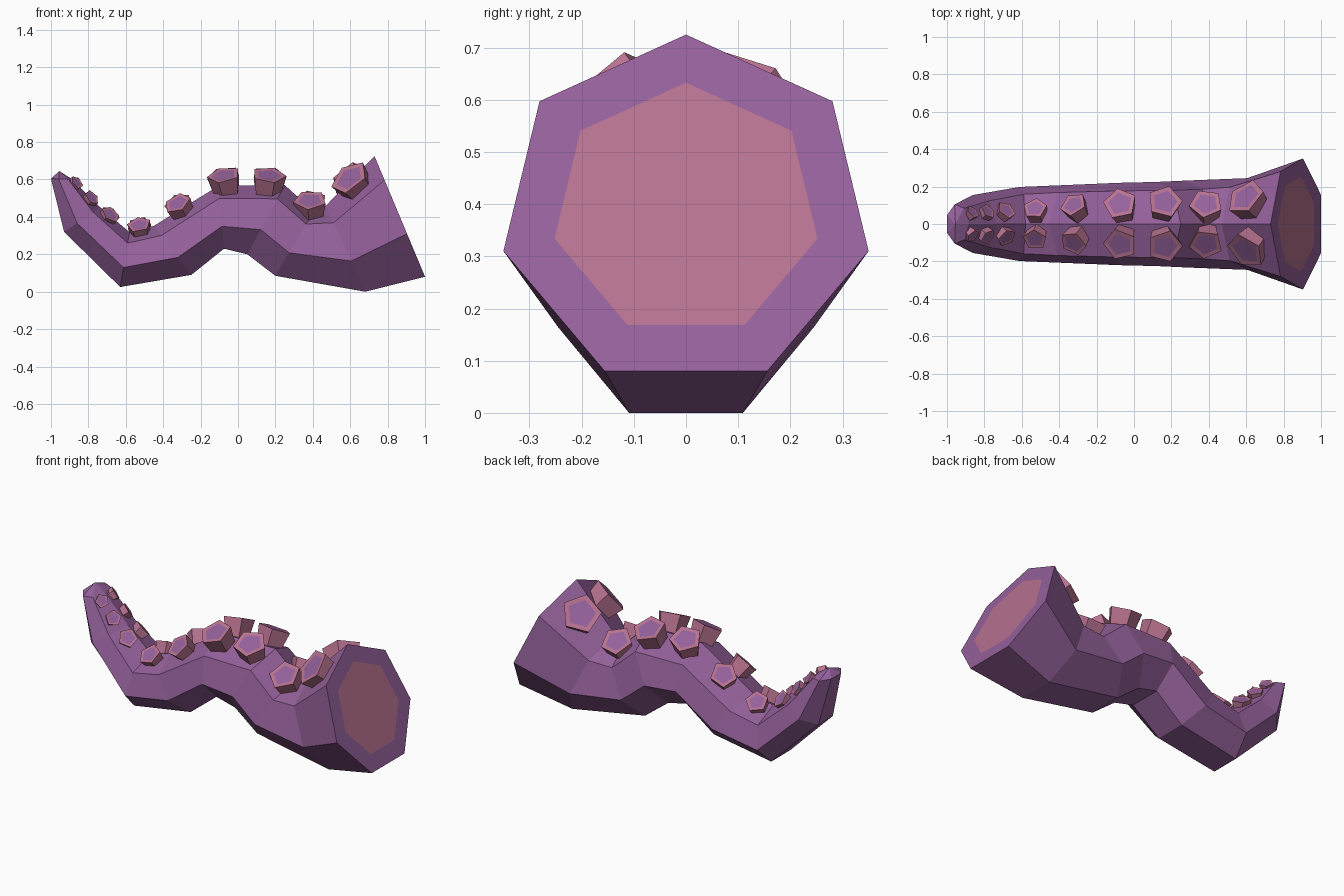
import bpy, bmesh, math
from mathutils import Vector

if "Cube" in bpy.data.objects:
    bpy.data.objects.remove(bpy.data.objects["Cube"])

def material(name, rgb):
    m = bpy.data.materials.new(name)
    m.diffuse_color = (*rgb, 1)
    m.use_nodes = True
    m.node_tree.nodes["Principled BSDF"].inputs["Base Color"].default_value = m.diffuse_color
    return m

PURPLE = material("purple_skin", (0.30, 0.12, 0.33))
PINK = material("pink_flesh", (0.48, 0.17, 0.28))

def finish(bm, name, mats):
    bmesh.ops.recalc_face_normals(bm, faces=bm.faces)
    me = bpy.data.meshes.new(name)
    bm.to_mesh(me)
    bm.free()
    for m in mats:
        me.materials.append(m)
    ob = bpy.data.objects.new(name, me)
    bpy.context.collection.objects.link(ob)
    return ob

def bridge(bm, a, b):
    n = len(a)
    return [bm.faces.new((a[i], a[(i + 1) % n], b[(i + 1) % n], b[i])) for i in range(n)]

# Tentacle rings: bottom x, bottom z, top x, top z, half width
RINGS = [
    (1.00, 0.08, 0.73, 0.725, 0.35),
    (0.68, 0.00, 0.47, 0.46, 0.245),
    (0.20, 0.085, 0.405, 0.43, 0.232),
    (0.05, 0.20, 0.25, 0.57, 0.225),
    (-0.075, 0.23, -0.106, 0.565, 0.22),
    (-0.25, 0.09, -0.45, 0.352, 0.21),
    (-0.63, 0.025, -0.58, 0.318, 0.198),
    (-0.93, 0.32, -0.735, 0.45, 0.155),
    (-1.00, 0.605, -0.885, 0.60, 0.105),
]
LOW = math.cos(math.pi / 7)

def heptagon(bm, bx, bz, tx, tz, w):
    ring = []
    for i in range(7):
        a = math.tau * i / 7
        f = (math.cos(a) + LOW) / (1 + LOW)
        y = w * math.sin(a) / math.sin(math.tau * 2 / 7)
        ring.append(bm.verts.new((bx + (tx - bx) * f, y, bz + (tz - bz) * f)))
    return ring

# Tentacle body with pointed tip and pink cut end
bm = bmesh.new()
rings = [heptagon(bm, *r) for r in RINGS]
for a, b in zip(rings, rings[1:]):
    bridge(bm, a, b)
tip = bm.verts.new((-0.955, 0, 0.645))
for i in range(7):
    bm.faces.new((rings[-1][i], rings[-1][(i + 1) % 7], tip))
mid = sum((v.co for v in rings[0]), Vector()) / 7 + Vector((-0.005, 0, 0.01))
inner = [bm.verts.new(mid + (v.co - mid) * 0.72) for v in rings[0]]
bridge(bm, rings[0], inner)
bm.faces.new(inner).material_index = 1
finish(bm, "tentacle", (PURPLE, PINK))

# Suckers: rim x, y, z, radius, height, lean along x, tilt outward
SUCKERS = [
    (0.595, 0.145, 0.61, 0.112, 0.14, -38, 36),
    (0.385, 0.11, 0.49, 0.092, 0.12, -2, 34),
    (0.165, 0.12, 0.625, 0.095, 0.12, 5, 26),
    (-0.075, 0.11, 0.625, 0.092, 0.12, -10, 26),
    (-0.325, 0.105, 0.475, 0.076, 0.11, -28, 36),
    (-0.53, 0.085, 0.36, 0.066, 0.09, -12, 36),
    (-0.68, 0.075, 0.415, 0.055, 0.08, 38, 36),
    (-0.78, 0.07, 0.505, 0.046, 0.08, 48, 34),
    (-0.86, 0.065, 0.585, 0.04, 0.08, 50, 34),
]

def sucker(name, x, y, z, r, h, lean, tilt, side, spin):
    lean, tilt = math.radians(lean), math.radians(tilt)
    n = Vector((math.sin(lean) * math.cos(tilt), side * math.sin(tilt),
                math.cos(lean) * math.cos(tilt)))
    u = Vector((0, 1, 0)).cross(n).normalized()
    v = n.cross(u)
    rim = Vector((x, side * y, z))
    bm = bmesh.new()

    def pentagon(radius, depth):
        return [bm.verts.new(rim - n * depth + (u * math.cos(a) + v * math.sin(a)) * radius)
                for a in (spin + math.tau * i / 5 for i in range(5))]

    base, outer, inner = pentagon(r * 0.75, h), pentagon(r, 0), pentagon(r * 0.72, 0.002)
    bridge(bm, base, outer)
    bridge(bm, outer, inner)
    bm.faces.new(inner).material_index = 1
    bm.faces.new(base)
    finish(bm, name, (PINK, PURPLE))

for i, s in enumerate(SUCKERS):
    for side, label in ((-1, "front"), (1, "back")):
        sucker(f"sucker_{label}_{i + 1}", *s, side, 0.3 + 0.5 * i)
